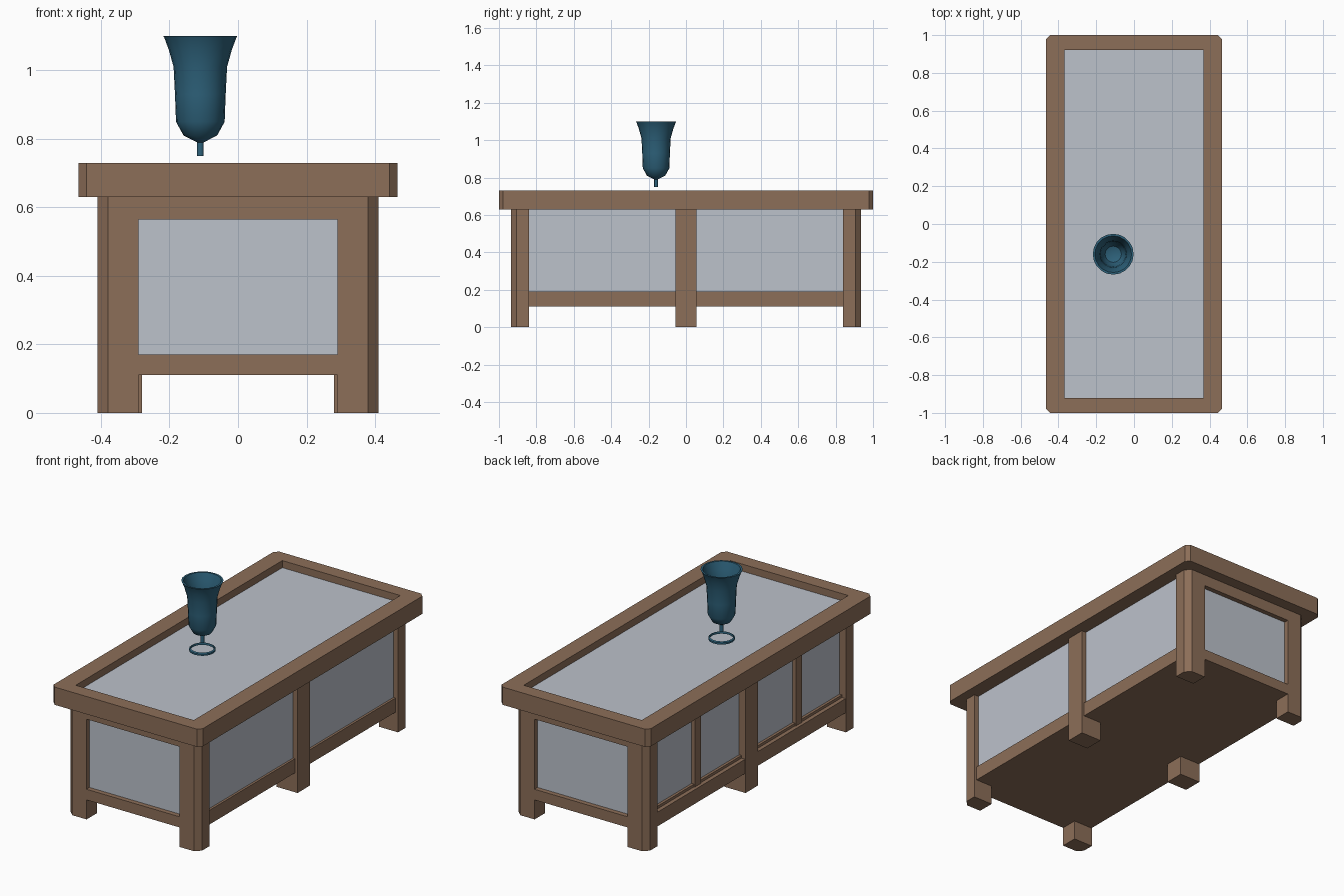
import bpy, bmesh, math

if "Cube" in bpy.data.objects:
    bpy.data.objects.remove(bpy.data.objects["Cube"])


def material(name, rgb):
    m = bpy.data.materials.new(name)
    m.diffuse_color = (*rgb, 1)
    m.use_nodes = True
    m.node_tree.nodes["Principled BSDF"].inputs["Base Color"].default_value = m.diffuse_color
    return m


WOOD = material("brown wood", (0.262, 0.156, 0.098))
PANE = material("pale glass", (0.503, 0.539, 0.597))
TEAL = material("teal goblet", (0.027, 0.122, 0.198))


def finish(name, bm, mat):
    bmesh.ops.recalc_face_normals(bm, faces=bm.faces)
    me = bpy.data.meshes.new(name)
    bm.to_mesh(me)
    bm.free()
    me.materials.append(mat)
    ob = bpy.data.objects.new(name, me)
    bpy.context.collection.objects.link(ob)
    return ob


def prism(name, pts, z0, z1, mat):
    """Extrude a plan outline between two heights."""
    bm = bmesh.new()
    face = bm.faces.new([bm.verts.new((x, y, z0)) for x, y in pts])
    ext = bmesh.ops.extrude_face_region(bm, geom=[face])
    for v in ext["geom"]:
        if isinstance(v, bmesh.types.BMVert):
            v.co.z = z1
    return finish(name, bm, mat)


def box(name, x0, x1, y0, y1, z0, z1, mat):
    return prism(name, [(x0, y0), (x1, y0), (x1, y1), (x0, y1)], z0, z1, mat)


def lathe(name, profile, centre, sides, mat, closed=False):
    """Spin a radius/height profile around a vertical axis."""
    bm = bmesh.new()
    vs = [bm.verts.new((centre[0] + r, centre[1], z)) for r, z in profile]
    edges = [bm.edges.new(p) for p in zip(vs, vs[1:])]
    if closed:
        edges.append(bm.edges.new((vs[-1], vs[0])))
    bmesh.ops.spin(bm, geom=vs + edges, cent=(*centre, 0), axis=(0, 0, 1),
                   angle=math.tau, steps=sides, use_duplicate=False)
    bmesh.ops.remove_doubles(bm, verts=bm.verts, dist=0.0004)
    ob = finish(name, bm, mat)
    bpy.context.view_layer.objects.active = ob
    ob.select_set(True)
    bpy.ops.object.shade_smooth_by_angle(angle=math.radians(40))
    ob.select_set(False)
    return ob


# Table top: mitred frame with clipped outer corners around a sunken pane
OX, OY, IX, IY, C = 0.465, 1.0, 0.368, 0.92, 0.022
bm = bmesh.new()
rings = []
for z in (0.63, 0.73):
    outer, inner = [], []
    for sx, sy in ((1, 1), (-1, 1), (-1, -1), (1, -1)):
        clip = [(OX, OY - C), (OX - C, OY)]
        if sx * sy < 0:
            clip.reverse()
        outer += [bm.verts.new((sx * x, sy * y, z)) for x, y in clip]
        inner.append(bm.verts.new((sx * IX, sy * IY, z)))
    rings.append((outer, inner))
(lo, li), (uo, ui) = rings
for i in range(8):
    bm.faces.new((lo[i], lo[(i + 1) % 8], uo[(i + 1) % 8], uo[i]))
for i in range(4):
    j = (i + 1) % 4
    bm.faces.new((li[i], li[j], ui[j], ui[i]))
    for o, n in ((lo, li), (uo, ui)):
        bm.faces.new((o[2 * i + 1], o[2 * j], n[j], n[i]))
        bm.faces.new((o[2 * i], o[2 * i + 1], n[i]))
finish("top_frame", bm, WOOD)
box("top_pane", -IX, IX, -IY, IY, 0.67, 0.69, PANE)

# Corner legs with a clipped outer edge
LX, LY, K = 0.41, 0.935, 0.03
for sx in (-1, 1):
    for sy in (-1, 1):
        pts = [(0.29, 0.84), (LX, 0.84), (LX, LY - K), (LX - K, LY), (0.29, LY)]
        prism("corner_leg", [(sx * x, sy * y) for x, y in pts], 0, 0.63, WOOD)
    # Middle legs
    a, b = sorted((sx * 0.28, sx * LX))
    box("middle_foot", a, b, -0.055, 0.055, 0, 0.12, WOOD)
    a, b = sorted((sx * 0.35, sx * LX))
    box("middle_leg", a, b, -0.055, 0.055, 0.11, 0.63, WOOD)

# End rails and panes
for sy in (-1, 1):
    a, b = sorted((sy * 0.87, sy * LY))
    box("end_bottom_rail", -0.29, 0.29, a, b, 0.11, 0.17, WOOD)
    box("end_top_rail", -0.29, 0.29, a, b, 0.565, 0.63, WOOD)
    a, b = sorted((sy * 0.89, sy * 0.908))
    box("end_pane", -0.295, 0.295, a, b, 0.16, 0.575, PANE)

# Bottom board
box("bottom_board", -0.385, 0.385, -0.90, 0.90, 0.11, 0.13, WOOD)

# Long sides: one pane per bay on the right, two with a mullion on the left
for sy in (-1, 1):
    a, b = sorted((sy * 0.055, sy * 0.84))
    box("right_rail", 0.34, 0.395, a, b, 0.11, 0.19, WOOD)
    box("right_pane", 0.36, 0.382, a, b, 0.18, 0.63, PANE)
    box("left_rail", -0.408, -0.34, a, b, 0.11, 0.19, WOOD)
    box("left_sill", -0.385, -0.34, a, b, 0.19, 0.205, WOOD)
    box("left_pane", -0.37, -0.35, a, b, 0.18, 0.63, PANE)
    box("left_mullion", -0.39, -0.34, sy * 0.45 - 0.028, sy * 0.45 + 0.028,
        0.18, 0.63, WOOD)

# Goblet: hollow bowl on a short stem above a ring foot
CUP = (-0.11, -0.16)
lathe("goblet_bowl", [
    (0, 0.75), (0.01, 0.75), (0.01, 0.79), (0.049, 0.81), (0.071, 0.85),
    (0.074, 0.93), (0.078, 1.01), (0.092, 1.06), (0.105, 1.095), (0.108, 1.10),
    (0.097, 1.10), (0.084, 1.06), (0.070, 1.01), (0.066, 0.93),
    (0.063, 0.855), (0.043, 0.82), (0, 0.805)], CUP, 20, TEAL)
lathe("goblet_foot", [(0.060, 0.708), (0.068, 0.706), (0.068, 0.716), (0.061, 0.721)],
      CUP, 20, TEAL, closed=True)
